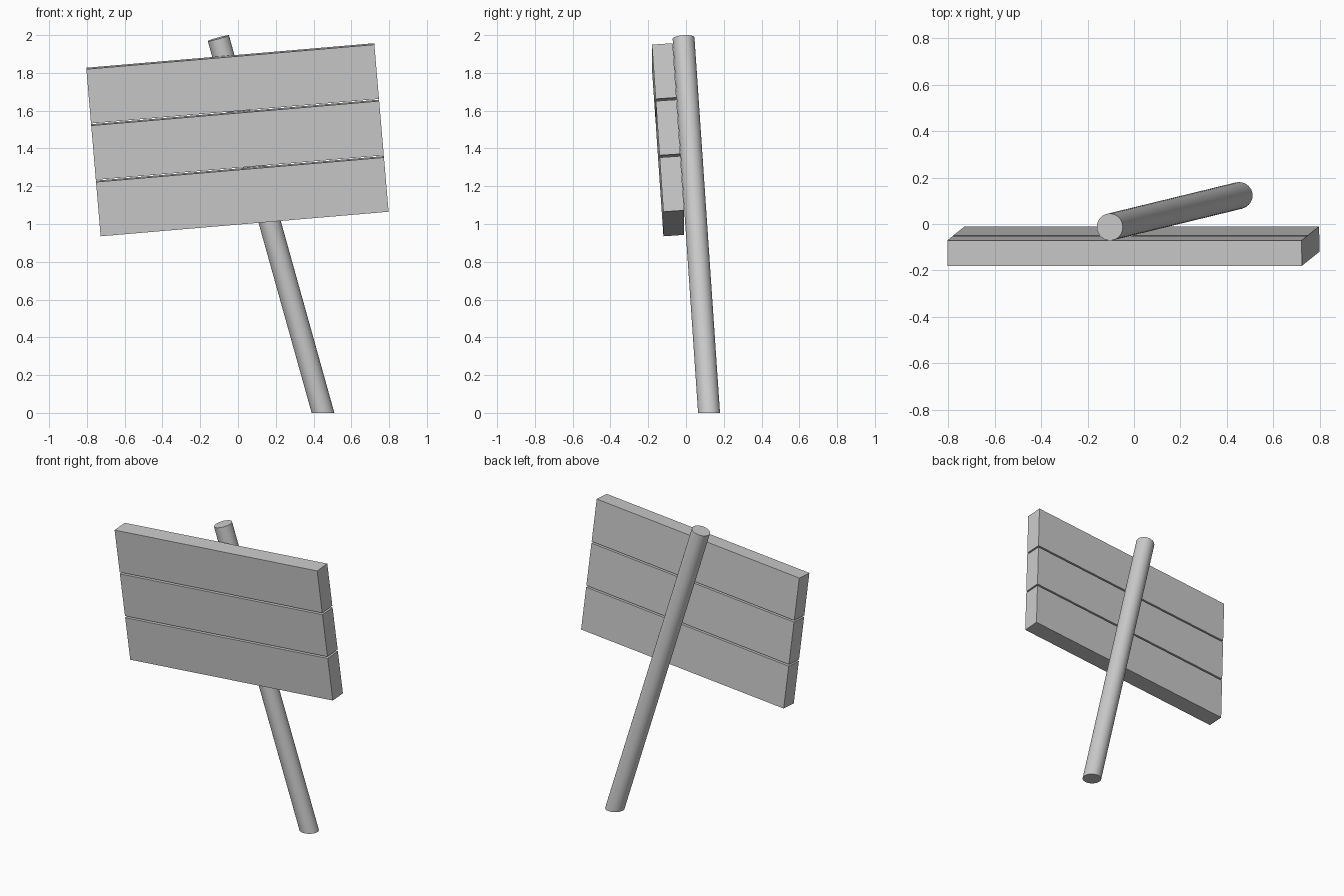
import bpy, bmesh
from math import radians
from mathutils import Matrix, Vector

if "Cube" in bpy.data.objects:
    bpy.data.objects.remove(bpy.data.objects["Cube"])


def add_object(name, bm):
    mesh = bpy.data.meshes.new(name)
    bm.to_mesh(mesh)
    bm.free()
    obj = bpy.data.objects.new(name, mesh)
    bpy.context.collection.objects.link(obj)
    return obj


# Sign board: three planks in one tilted frame, separated by thin gaps
WIDTH, DEPTH, PLANK, GAP = 1.53, 0.11, 0.289, 0.0115
board = (Matrix.Translation((-0.003, -0.095, 1.446))
         @ Matrix.Rotation(radians(-4.87), 4, 'Y')
         @ Matrix.Rotation(radians(3.9), 4, 'X'))
for i, label in enumerate(("bottom", "middle", "top")):
    bm = bmesh.new()
    bmesh.ops.create_cube(bm, size=1, matrix=Matrix.Diagonal((WIDTH, DEPTH, PLANK, 1)))
    plank = add_object(label + "_plank", bm)
    plank.matrix_world = board @ Matrix.Translation((0, 0, (i - 1) * (PLANK + GAP)))

# Leaning round post: square-cut top, sliced level with the ground
top = Vector((-0.104, -0.013, 1.984))
foot = Vector((0.45, 0.122, 0))
axis = (top - foot).normalized()
start = foot - axis * 0.1
bm = bmesh.new()
bmesh.ops.create_cone(
    bm, cap_ends=True, segments=32, radius1=0.058, radius2=0.058,
    depth=(top - start).length,
    matrix=Matrix.Translation((top + start) / 2)
    @ axis.to_track_quat('Z', 'Y').to_matrix().to_4x4())
cut = bmesh.ops.bisect_plane(bm, geom=bm.verts[:] + bm.edges[:] + bm.faces[:],
                             plane_co=(0, 0, 0), plane_no=(0, 0, -1), clear_outer=True)
rim = [e for e in cut["geom_cut"] if isinstance(e, bmesh.types.BMEdge)]
bmesh.ops.contextual_create(bm, geom=rim)
bmesh.ops.recalc_face_normals(bm, faces=bm.faces[:])
post = add_object("post", bm)
bpy.context.view_layer.objects.active = post
post.select_set(True)
bpy.ops.object.shade_smooth_by_angle(angle=radians(30))
